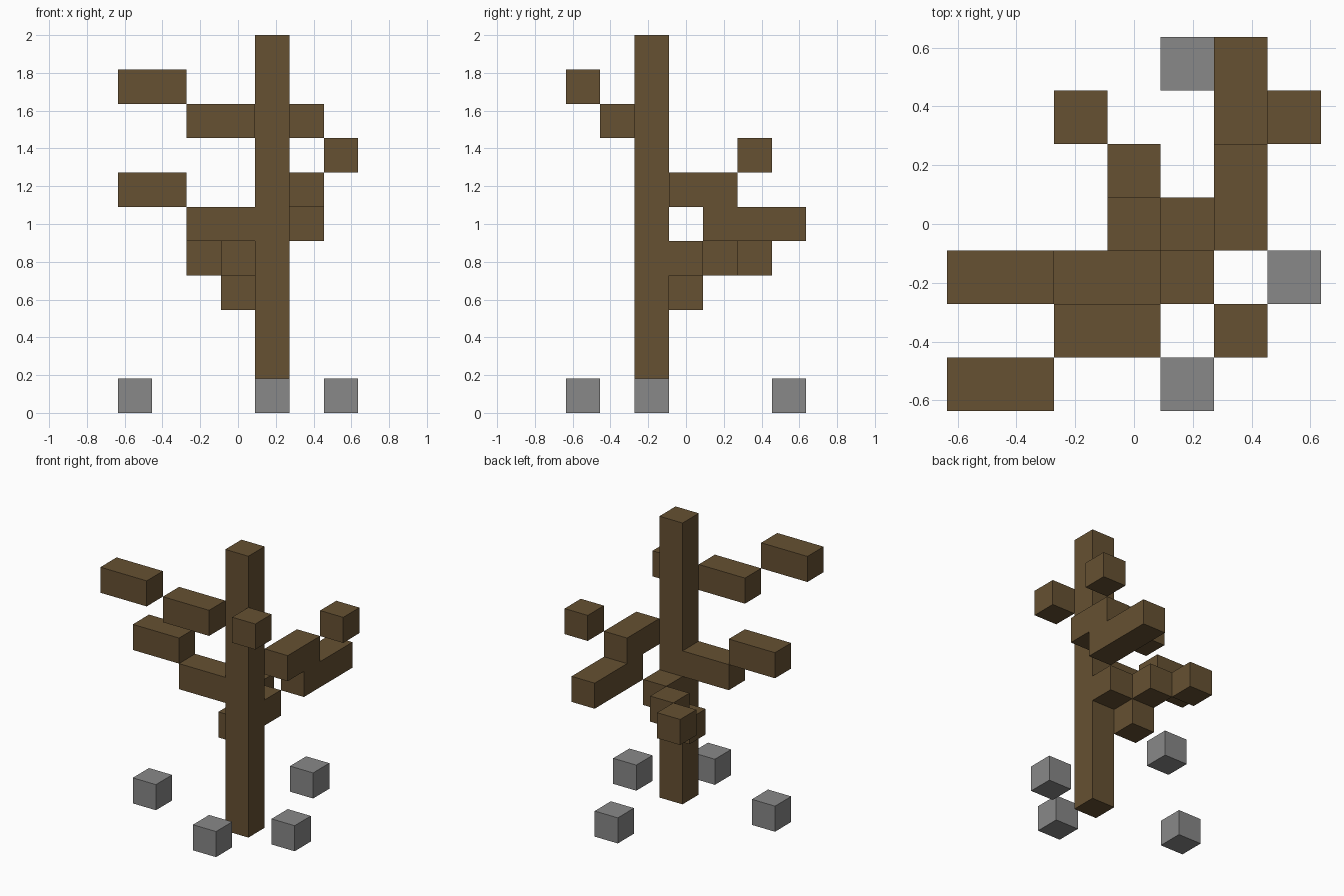
import bpy, bmesh
from mathutils import Vector

if "Cube" in bpy.data.objects:
    bpy.data.objects.remove(bpy.data.objects["Cube"], do_unlink=True)

S = 2 / 11                       # edge length of one block
ORIGIN = Vector((-3.5, -3.5, 0))


def material(name, rgb):
    m = bpy.data.materials.new(name)
    m.use_nodes = True
    m.diffuse_color = (*rgb, 1)
    m.node_tree.nodes["Principled BSDF"].inputs["Base Color"].default_value = (*rgb, 1)
    return m


bark = material("brown bark", (0.133, 0.082, 0.032))
stone = material("grey stone", (0.246, 0.246, 0.246))


def block_run(start, length=1, axis=0):
    """Grid cells of a straight run of blocks."""
    cells = []
    for i in range(length):
        cell = list(start)
        cell[axis] += i
        cells.append(tuple(cell))
    return cells


def blocks(name, cells, mat):
    """One closed shell around the cells, without inner walls."""
    filled = set(cells)
    bm = bmesh.new()
    for cell in filled:
        centre = Vector(cell) + ORIGIN + Vector((0.5, 0.5, 0.5))
        for axis in range(3):
            for sign in (-1, 1):
                n = Vector((0, 0, 0))
                n[axis] = sign
                if tuple(int(c + d) for c, d in zip(cell, n)) in filled:
                    continue
                u = Vector((n.y, n.z, n.x))
                v = n.cross(u)
                corners = (-u - v, u - v, u + v, v - u)
                bm.faces.new([bm.verts.new((centre + (n + c) / 2) * S) for c in corners])
    bmesh.ops.remove_doubles(bm, verts=bm.verts, dist=0.001)
    bmesh.ops.dissolve_limit(bm, angle_limit=0.01, verts=bm.verts, edges=bm.edges)
    bmesh.ops.recalc_face_normals(bm, faces=bm.faces)
    mesh = bpy.data.meshes.new(name)
    bm.to_mesh(mesh)
    bm.free()
    mesh.materials.append(mat)
    ob = bpy.data.objects.new(name, mesh)
    bpy.context.collection.objects.link(ob)


# Trunk with the two boughs that grow straight out of it
blocks("trunk", block_run((4, 2, 0), 11, 2) + block_run((2, 2, 5), 2)
       + [(4, 3, 4)], bark)

# Left branch steps up and back
blocks("left_branch", block_run((5, 3, 6), 2, 1) + block_run((5, 4, 5), 3, 1), bark)
blocks("left_branch_tip", [(6, 5, 7)], bark)

# Right and front branches
blocks("right_branch_tip", block_run((0, 2, 6), 2), bark)
blocks("upper_branch", block_run((2, 1, 8), 2), bark)
blocks("upper_branch_tip", block_run((0, 0, 9), 2), bark)
blocks("front_twig", [(5, 1, 8)], bark)

# Low back branch of single blocks
blocks("back_twig_lower", [(3, 3, 3)], bark)
blocks("back_twig_middle", [(3, 4, 4)], bark)
blocks("back_twig_tip", [(2, 5, 4)], bark)

# Stones on the ground around the trunk
for side, x, y in (("front", 4, 0), ("back", 4, 6), ("left", 6, 2), ("right", 0, 2)):
    blocks(side + "_stone", [(x, y, 0)], stone)
